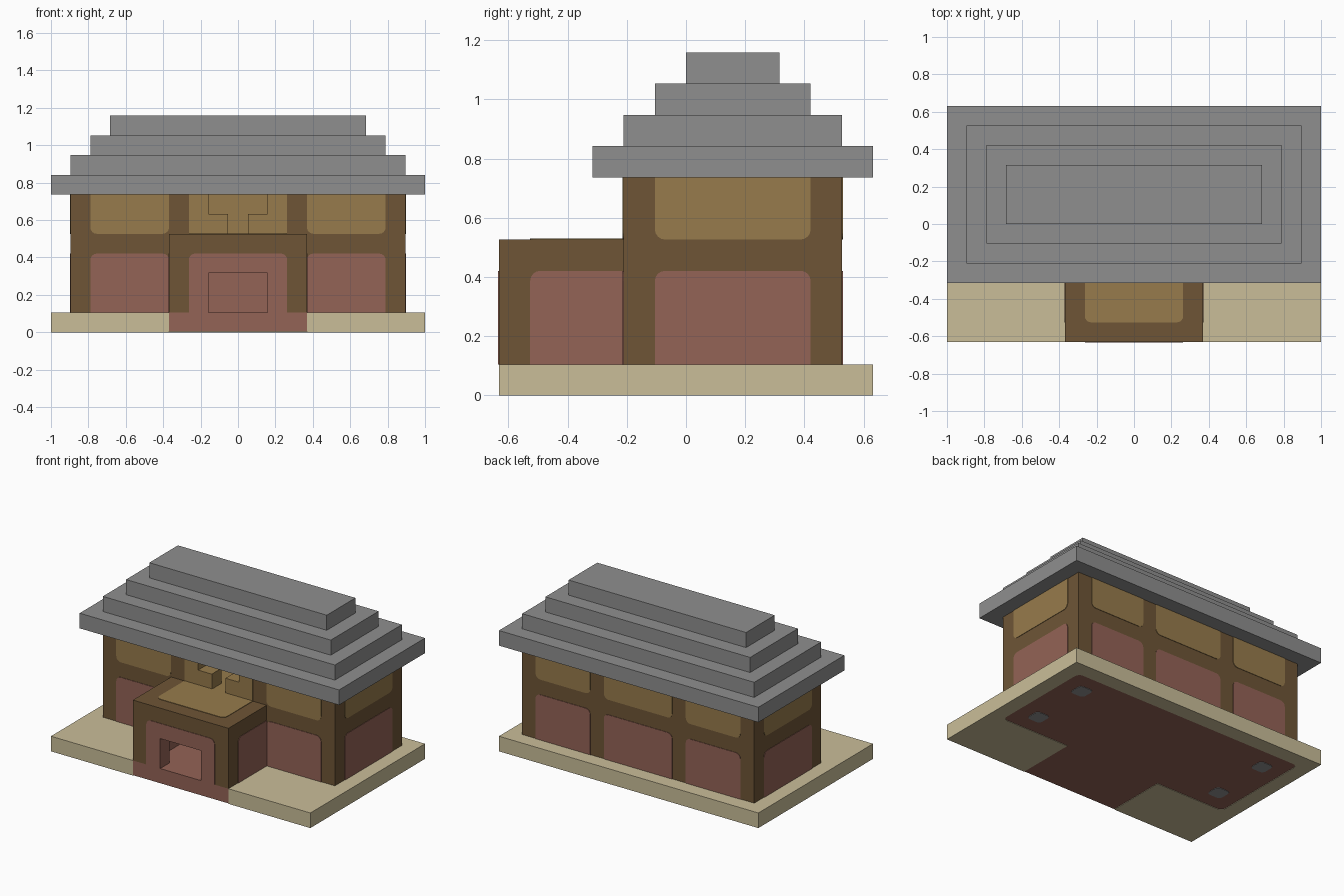
import bpy, bmesh, math
from mathutils import Vector

U = 2 / 19          # one building block, in scene units
R = 0.33            # corner radius of painted panels, in blocks
T = 0.03            # panel thickness, in blocks

cube = bpy.data.objects.get("Cube")
if cube:
    bpy.data.objects.remove(cube, do_unlink=True)


def material(name, hex_code):
    rgb = [int(hex_code[i:i + 2], 16) / 255 for i in (0, 2, 4)]
    lin = [c / 12.92 if c <= 0.04045 else ((c + 0.055) / 1.055) ** 2.4 for c in rgb]
    m = bpy.data.materials.new(name)
    m.use_nodes = True
    m.diffuse_color = (*lin, 1)
    m.node_tree.nodes["Principled BSDF"].inputs["Base Color"].default_value = (*lin, 1)
    return m


TIMBER = material("dark timber", "6e5536")
PLANK = material("tan plank", "977b4c")
BRICK = material("brick red", "946356")
STONE = material("roof grey", "8f8f8f")
SAND = material("pale sand", "cabe99")


def make_object(name, bm, *mats):
    bmesh.ops.recalc_face_normals(bm, faces=bm.faces)
    mesh = bpy.data.meshes.new(name)
    bm.to_mesh(mesh)
    bm.free()
    for m in mats:
        mesh.materials.append(m)
    obj = bpy.data.objects.new(name, mesh)
    bpy.context.collection.objects.link(obj)
    return obj


def rounded(points):
    """Outline of (u, v[, radius]) corners with the radii turned into arcs."""
    out = []
    for i, p in enumerate(points):
        c = Vector(p[:2])
        if len(p) == 2:
            out.append(c)
            continue
        r = p[2]
        a = (Vector(points[i - 1][:2]) - c).normalized()
        b = (Vector(points[(i + 1) % len(points)][:2]) - c).normalized()
        for k in range(5):
            t = k * math.pi / 8
            out.append(c + r * (a + b) - r * (b * math.cos(t) + a * math.sin(t)))
    return out


def prism(name, points, place, d0, d1, mat):
    """Extrude an outline between two depths; place maps (u, v, depth) to xyz."""
    bm = bmesh.new()
    outline = rounded(points)
    low, high = ([bm.verts.new(Vector(place(p.x, p.y, d)) * U) for p in outline] for d in (d0, d1))
    bm.faces.new(low)
    bm.faces.new(high)
    for i in range(len(low)):
        bm.faces.new((low[i - 1], low[i], high[i], high[i - 1]))
    return make_object(name, bm, mat)


def flat(u, v, d):
    return (u, v, d)


def facing_y(u, v, d):
    return (u, d, v)


def facing_x(u, v, d):
    return (d, u, v)


def box(name, x, y, z, *mats):
    return prism(name, [(x[0], y[0]), (x[1], y[0]), (x[1], y[1]), (x[0], y[1])], flat, *z, mats[0])


def carve(obj, rooms):
    """Cut box-shaped rooms and openings, then colour the inner faces."""
    lo = [min(v.co[k] for v in obj.data.vertices) for k in range(3)]
    hi = [max(v.co[k] for v in obj.data.vertices) for k in range(3)]
    bpy.context.view_layer.objects.active = obj
    for x, y, z in rooms:
        cutter = box("cutter", x, y, z, TIMBER)
        cutter.hide_render = True
        mod = obj.modifiers.new("opening", "BOOLEAN")
        mod.operation, mod.solver, mod.object = "DIFFERENCE", "EXACT", cutter
        bpy.ops.object.modifier_apply(modifier=mod.name)
        bpy.data.objects.remove(cutter, do_unlink=True)
    obj.data.materials.clear()
    for m in (TIMBER, BRICK, PLANK):
        obj.data.materials.append(m)
    for f in obj.data.polygons:
        pts = [obj.data.vertices[i].co for i in f.vertices]
        outer = any(all(abs(p[k] - e[k]) < 1e-4 for p in pts) for k in range(3) for e in (lo, hi))
        f.material_index = 0 if outer else (1 if f.center.z < 3.9 * U else 2)


# Ground slab with the floor let into it
footprint = [(-3.5, -6), (-3.5, -2), (-8.5, -2, R), (-8.5, 5, R),
             (8.5, 5, R), (8.5, -2, R), (3.5, -2), (3.5, -6)]
prism("floor", footprint, flat, T, 1, BRICK)
prism("ground_slab", footprint + [(9.5, -6), (9.5, 6), (-9.5, 6), (-9.5, -6)], flat, 0, 1, SAND)

# Stone pillars in the inner corners
for side in (-1, 1):
    for y in (-1, 3):
        a, b = 6.5 * side, 7.5 * side
        prism("corner_pillar", [(a, y, 0.25), (b, y, 0.25), (b, y + 1, 0.25), (a, y + 1, 0.25)],
              flat, 0, 7, STONE)

# Hollow main house and entrance porch
house = box("house_walls", (-8.5, 8.5), (-2, 5), (1, 7), TIMBER)
carve(house, [((-7.5, 7.5), (-1, 4), (0, 4)),
              ((-7.5, 7.5), (-1, 4), (5, 8)),
              ((-2.5, 2.5), (-3, 0), (0, 4)),
              ((-1.5, 1.5), (-3, 0), (6, 8)),
              ((-0.5, 0.5), (-3, 0), (5, 7))])
porch = box("porch_walls", (-3.5, 3.5), (-6, -2), (1, 5), TIMBER)
carve(porch, [((-2.5, 2.5), (-5, -1), (0, 4)),
              ((-1.5, 1.5), (-7, -4), (0, 3))])

# Stepped roof
for i in range(4):
    box("roof_tier", (i - 9.5, 9.5 - i), (i - 3, 6 - i), (7 + i, 8 + i), STONE)


# Wall panels: brick below, planks above
def brick_panel(name, a, b, place, d, out):
    prism(name, [(a, 1), (a, 4, R), (b, 4, R), (b, 1)], place, d, d + out * T, BRICK)


def plank_panel(name, a, b, place, d, out):
    prism(name, [(a, 7), (a, 5, R), (b, 5, R), (b, 7)], place, d, d + out * T, PLANK)


for a, b in ((-7.5, -3.5), (3.5, 7.5)):
    for d, out, side in ((-2, -1, "front"), (5, 1, "back")):
        brick_panel(side + "_brick_panel", a, b, facing_y, d, out)
        plank_panel(side + "_plank_panel", a, b, facing_y, d, out)
brick_panel("back_middle_brick_panel", -2.5, 2.5, facing_y, 5, 1)
plank_panel("back_middle_plank_panel", -2.5, 2.5, facing_y, 5, 1)

for side, name in ((1, "left"), (-1, "right")):
    brick_panel(name + "_brick_panel", -1, 4, facing_x, 8.5 * side, side)
    plank_panel(name + "_plank_panel", -1, 4, facing_x, 8.5 * side, side)
    prism(name + "_porch_panel", [(-5, 1), (-5, 4, R), (-2, 4), (-2, 1)],
          facing_x, 3.5 * side, (3.5 + T) * side, BRICK)
    # Planks beside the balcony opening
    outline = [(2.5, 7), (2.5, 5), (0.5, 5), (0.5, 6), (1.5, 6), (1.5, 7)]
    prism(name + "_balcony_panel", [(u * side, v) for u, v in outline], facing_y, -2, -2 - T, PLANK)

# Porch front around the doorway, and porch deck
half = [(1.5, 1), (1.5, 3)]
prism("porch_front_panel", [(-2.5, 1), (-2.5, 4, R), (2.5, 4, R), (2.5, 1)] + half +
      [(-u, v) for u, v in reversed(half)], facing_y, -6, -6 - T, BRICK)
prism("porch_deck", [(-2.5, -2), (-2.5, -5, R), (2.5, -5, R), (2.5, -2)], flat, 5, 5 + T, PLANK)
